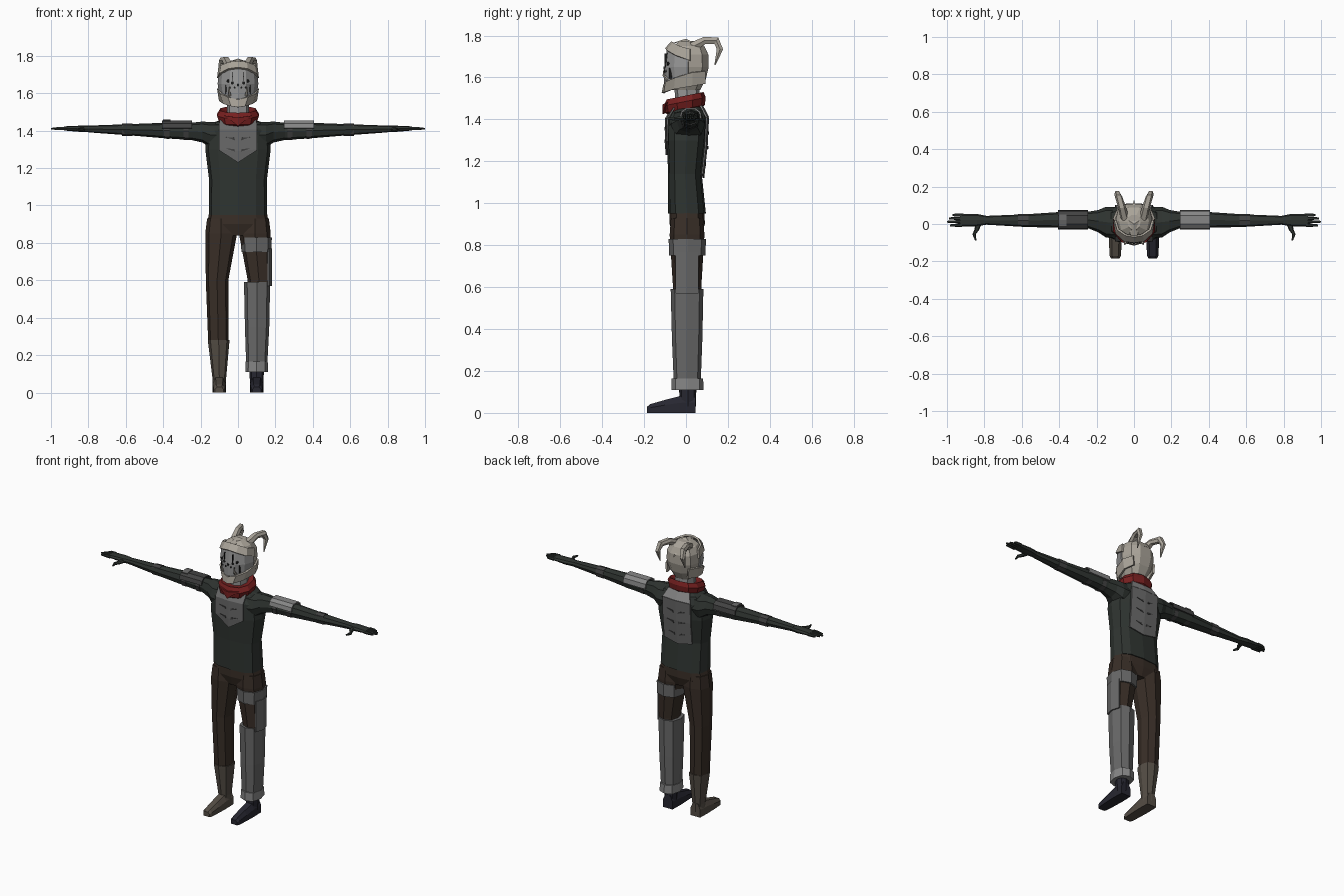
import bpy, bmesh, math
from mathutils import Vector

X, Y, Z = Vector((1, 0, 0)), Vector((0, 1, 0)), Vector((0, 0, 1))


def mat(name, *c):
    m = bpy.data.materials.new(name)
    m.diffuse_color = (*c, 1)
    return m


CLOTH = mat("dark_cloth", .028, .034, .03)
PANTS = mat("brown_cloth", .04, .027, .02)
STEEL = mat("steel", .14, .14, .14)
LIGHT = mat("light_steel", .24, .24, .24)
BONE = mat("bone", .40, .37, .32)
FACE = mat("face_grey", .30, .30, .30)
RED = mat("red_cloth", .18, .014, .014)
LEATHER = mat("boot_leather", .09, .075, .06)
NAVY = mat("navy_shoe", .02, .02, .03)
BLACK = mat("black", .01, .01, .01)
DARK = mat("dark_strap", .055, .055, .055)


def make(name, verts, faces, m, mirror=False, thick=0):
    me = bpy.data.meshes.new(name)
    me.from_pydata([tuple(v) for v in verts], [], faces)
    bm = bmesh.new()
    bm.from_mesh(me)
    bmesh.ops.remove_doubles(bm, verts=bm.verts, dist=1e-5)
    bmesh.ops.recalc_face_normals(bm, faces=bm.faces)
    bm.to_mesh(me)
    bm.free()
    ob = bpy.data.objects.new(name, me)
    bpy.context.collection.objects.link(ob)
    me.materials.append(m)
    if thick:
        s = ob.modifiers.new("thickness", "SOLIDIFY")
        s.thickness, s.offset = thick, 0
    if mirror:
        ob.modifiers.new("mirror", "MIRROR").use_mirror_merge = False
    return ob


def loft(name, secs, m, u=X, v=Y, n=8, p=.8, mirror=False, turn=0):
    """Join rings (centre, radius u, radius v); v=None follows the path."""
    verts, faces = [], []
    for i, (c, ru, rv) in enumerate(secs):
        w = v
        if v is None:
            t = Vector(secs[min(i + 1, len(secs) - 1)][0]) - Vector(secs[max(i - 1, 0)][0])
            w = t.cross(u).normalized()
        for k in range(n):
            a = 2 * math.pi * (k + turn) / n
            f = [math.copysign(abs(q) ** p if abs(q) > 1e-6 else 0, q) for q in (math.cos(a), math.sin(a))]
            verts.append(Vector(c) + u * f[0] * ru + w * f[1] * rv)
    for i in range(len(secs) - 1):
        for k in range(n):
            a, b = i * n + k, i * n + (k + 1) % n
            faces.append((a, b, b + n, a + n))
    faces += [tuple(range(n)), tuple(range(len(verts) - n, len(verts)))]
    return make(name, verts, faces, m, mirror)


def plate(name, rows, m, thick=.008, both=True):
    """Armour shell from rows of points; both=True reflects it about x=0."""
    if both:
        rows = [[(-x, y, z) for x, y, z in r[:0:-1]] + r for r in rows]
    n = len(rows[0])
    faces = [(i * n + k, i * n + k + 1, i * n + k + n + 1, i * n + k + n)
             for i in range(len(rows) - 1) for k in range(n - 1)]
    return make(name, [q for r in rows for q in r], faces, m, thick=thick)


def upright(rows, cx=0):
    """Rows (z, rx, front, back) to rings."""
    return [((cx, (a + b) / 2, z), rx, (b - a) / 2) for z, rx, a, b in rows]


# Torso and pelvis
loft("torso", upright([(.95, .156, -.085, .095), (1.14, .155, -.085, .075), (1.3, .175, -.092, .095),
                       (1.4, .165, -.09, .1), (1.445, .125, -.065, .09), (1.47, .06, -.04, .06)]), CLOTH, n=12, p=.7)
loft("pelvis", upright([(.96, .155, -.078, .088), (.9, .165, -.078, .09), (.84, .1, -.06, .07)]), PANTS, n=12, p=.7)
plate("chest_plate", [[(0, -.062, 1.455), (.1, -.056, 1.455)], [(0, -.096, 1.405), (.1, -.088, 1.405)],
                      [(0, -.097, 1.29), (.1, -.09, 1.3)], [(0, -.093, 1.23), (.1, -.089, 1.295)]], STEEL)
plate("back_plate", [[(0, .106, 1.41), (.1, .098, 1.41)], [(0, .1, 1.28), (.1, .093, 1.28)],
                     [(0, .083, 1.12), (.1, .078, 1.14)]], STEEL)
plate("collar_plate", [[(0, .075, 1.47), (.075, .07, 1.465)], [(0, .106, 1.41), (.1, .098, 1.41)]], LIGHT)
for i, (y, z) in enumerate([(-.102, 1.36), (-.102, 1.3), (.109, 1.34), (.105, 1.27), (.094, 1.19)]):
    make("plate_slash_%d" % i, [(.015, y, z - .012), (.065, y * .96, z + .005), (.02, y, z + .002)],
         [(0, 1, 2)], DARK, mirror=True, thick=.003)

# Arms, hands and fingers
arm = [(.08, .005, .085, 1.375, .075), (.15, .01, .082, 1.378, .068), (.19, .015, .06, 1.393, .056),
       (.25, .022, .043, 1.396, .046), (.4, .022, .042, 1.401, .041), (.58, .018, .034, 1.405, .03),
       (.8, .02, .023, 1.409, .018)]
loft("arm", [((x, cy, cz), ry, rz) for x, cy, ry, cz, rz in arm], CLOTH, u=Y, v=Z, mirror=True)
loft("hand", [((.78, .02, 1.409), .022, .017), ((.84, .021, 1.41), .033, .017),
              ((.93, .021, 1.412), .034, .011)], CLOTH, u=Y, v=Z, mirror=True)
for i, (y, tip) in enumerate([(.048, .97), (.03, .99), (.012, 1.0), (-.007, .985)]):
    loft("finger_%d" % i, [((.92, y, 1.412), .009, .01), ((.955, y, 1.412), .008, .009), ((tip, y, 1.41), .005, .005)],
         CLOTH, u=Y, v=Z, n=6, mirror=True)
loft("thumb", [((.83, .01, 1.408), .018, .012), ((.84, -.03, 1.405), .013, .01), ((.855, -.055, 1.403), .009, .009),
               ((.846, -.088, 1.403), .004, .005)], CLOTH, u=X, v=Z, n=6, mirror=True)
for name, a, b, cz, g in [("arm_strap", .265, .292, 1.397, .047), ("outer_arm_strap", .365, .395, 1.4, .044),
                          ("elbow_band", .565, .62, 1.405, .034)]:
    loft(name, [((a, .02, cz), g, g), ((b, .02, cz), g * .98, g * .97)], DARK, u=Y, v=Z, mirror=True)

# Upper arm guards, a bright one on +x and a dark one on -x
for name, s, m in [("left_arm_guard", 1, LIGHT), ("right_arm_guard", -1, DARK)]:
    prof = [(-.026, 1.412), (-.02, 1.436), (0, 1.45), (.045, 1.45), (.066, 1.434), (.07, 1.405)]
    plate(name, [[(s * x, y, z) for y, z in prof] for x in (.245, .405)], m, both=False)
plate("guard_trim", [[(x, -.01, 1.45), (x, .022, 1.456), (x, .05, 1.453)] for x in (-.4, -.36)], STEEL, both=False)

# Legs
loft("leg", upright([(.93, .075, -.072, .082), (.85, .085, -.078, .088)], .09)
     + upright([(.6, .06, -.062, .073)], .112) + upright([(.26, .054, -.05, .065)], .105), PANTS, mirror=True)
loft("boot_shaft", upright([(.28, .058, -.055, .07)], -.103) + upright([(.26, .056, -.053, .068)], -.103)
     + upright([(.08, .037, -.03, .047), (.03, .036, -.03, .047)], -.1), LEATHER)
loft("ankle", upright([(.18, .04, -.03, .047), (.03, .036, -.03, .047)], .1), NAVY)
for name, s, m in [("boot_foot", -1, LEATHER), ("shoe_foot", 1, NAVY)]:
    secs = [(.046, .034, .085), (-.03, .036, .08), (-.1, .034, .062), (-.17, .03, .042), (-.185, .022, .03)]
    verts = [(s * .1 + dx * w * k, y, z) for y, w, h in secs
             for dx, k, z in [(-1, 1, 0), (1, 1, 0), (1, 1, h * .6), (1, .55, h), (-1, .55, h), (-1, 1, h * .6)]]
    faces = [(i * 6 + k, i * 6 + (k + 1) % 6, i * 6 + 6 + (k + 1) % 6, i * 6 + 6 + k)
             for i in range(4) for k in range(6)]
    make(name, verts, faces + [tuple(range(6)), tuple(range(24, 30))], m)

# Armoured leg
loft("thigh_band", upright([(.83, .083, -.083, .095), (.75, .08, -.08, .093)], .098), STEEL)
plate("thigh_side_plate", [[(x, y, z) for x, y in [(.162, -.05), (.178, .005), (.162, .058)]]
                           for z in (.77, .57)], STEEL, both=False)
loft("greave", upright([(.59, .07, -.073, .083), (.35, .065, -.067, .078)], .102)
     + upright([(.14, .056, -.058, .07)], .1), STEEL)
loft("greave_cuff", upright([(.165, .059, -.068, .082), (.11, .06, -.068, .083)], .1), LIGHT)

# Neck and scarf
loft("neck", upright([(1.44, .06, -.05, .06), (1.56, .06, -.055, .065)]), FACE)
loft("scarf", [((0, -.005, 1.432), .075, .075), ((0, -.005, 1.45), .105, .095), ((0, -.006, 1.485), .116, .1),
               ((0, -.004, 1.513), .098, .088), ((0, 0, 1.5), .062, .06)], RED, v=Vector((0, 1, .2)), n=10, p=.85, turn=.5)
make("scarf_point", [(-.07, -.09, 1.48), (.07, -.09, 1.48), (0, -.108, 1.425), (0, -.108, 1.47)],
     [(0, 2, 3), (2, 1, 3)], RED, thick=.01)

# Helmet, face and horns
loft("skull", upright([(1.54, .062, -.07, .07), (1.59, .09, -.088, .098), (1.65, .102, -.085, .112),
                       (1.71, .1, -.082, .11), (1.75, .08, -.06, .09), (1.775, .035, -.03, .05)]), BONE, n=10)
plate("face_plate", [[(0, -.087, 1.735), (.04, -.082, 1.73), (.08, -.05, 1.72), (.1, .01, 1.71)],
                     [(0, -.1, 1.65), (.042, -.092, 1.65), (.086, -.055, 1.65), (.105, .01, 1.65)],
                     [(0, -.1, 1.57), (.04, -.088, 1.57), (.075, -.05, 1.575), (.095, .01, 1.585)]], FACE)
plate("jaw_band", [[(0, -.102, 1.565), (.05, -.094, 1.58), (.092, -.05, 1.6), (.106, .03, 1.625), (.08, .09, 1.63)],
                   [(0, -.11, 1.525), (.035, -.1, 1.53), (.074, -.055, 1.545), (.096, .03, 1.56), (.075, .09, 1.57)]],
      BONE, .012)
plate("brow_band", [[(0, -.096, 1.735), (.05, -.09, 1.728), (.094, -.05, 1.705), (.106, .02, 1.68)],
                    [(0, -.066, 1.768), (.045, -.058, 1.764), (.085, -.03, 1.748), (.1, .02, 1.735)]], BONE, .012)
make("crest", [(-.018, -.07, 1.762), (.018, -.07, 1.762), (.03, .02, 1.775), (-.03, .02, 1.775), (0, .13, 1.7), (0, 0, 1.785)],
     [(0, 1, 5), (1, 2, 5), (2, 4, 5), (4, 3, 5), (3, 0, 5)], BONE)
loft("horn", [((.048, .03, 1.745), .024, .026), ((.064, .09, 1.777), .021, .019), ((.082, .145, 1.775), .02, .02),
              ((.09, .162, 1.735), .015, .017), ((.09, .138, 1.66), .003, .003)], BONE, v=None, n=6, mirror=True)
loft("cheek_spike", [((.045, -.09, 1.59), .01, .009), ((.048, -.106, 1.61), .006, .006), ((.046, -.108, 1.635), .001, .001)],
     BONE, v=None, n=5, mirror=True)

# Eye holes and breathing holes
for i, (x, y, z, w, h) in enumerate([(.03, -.1, 1.655, .009, .008), (.052, -.09, 1.665, .009, .009),
                                     (.018, -.104, 1.63, .005, .006), (.04, -.096, 1.63, .005, .006),
                                     (.03, -.102, 1.69, .002, .028), (.065, -.08, 1.62, .003, .028)]):
    loft("mask_hole_%d" % i, [((x, y, z), w, h), ((x, y + .02, z), w, h)], BLACK, v=Z, n=6, p=1, mirror=True)
loft("nose_hole", [((0, -.107, 1.645), .006, .009), ((0, -.09, 1.645), .006, .009)], BLACK, v=Z, n=6, p=1)
